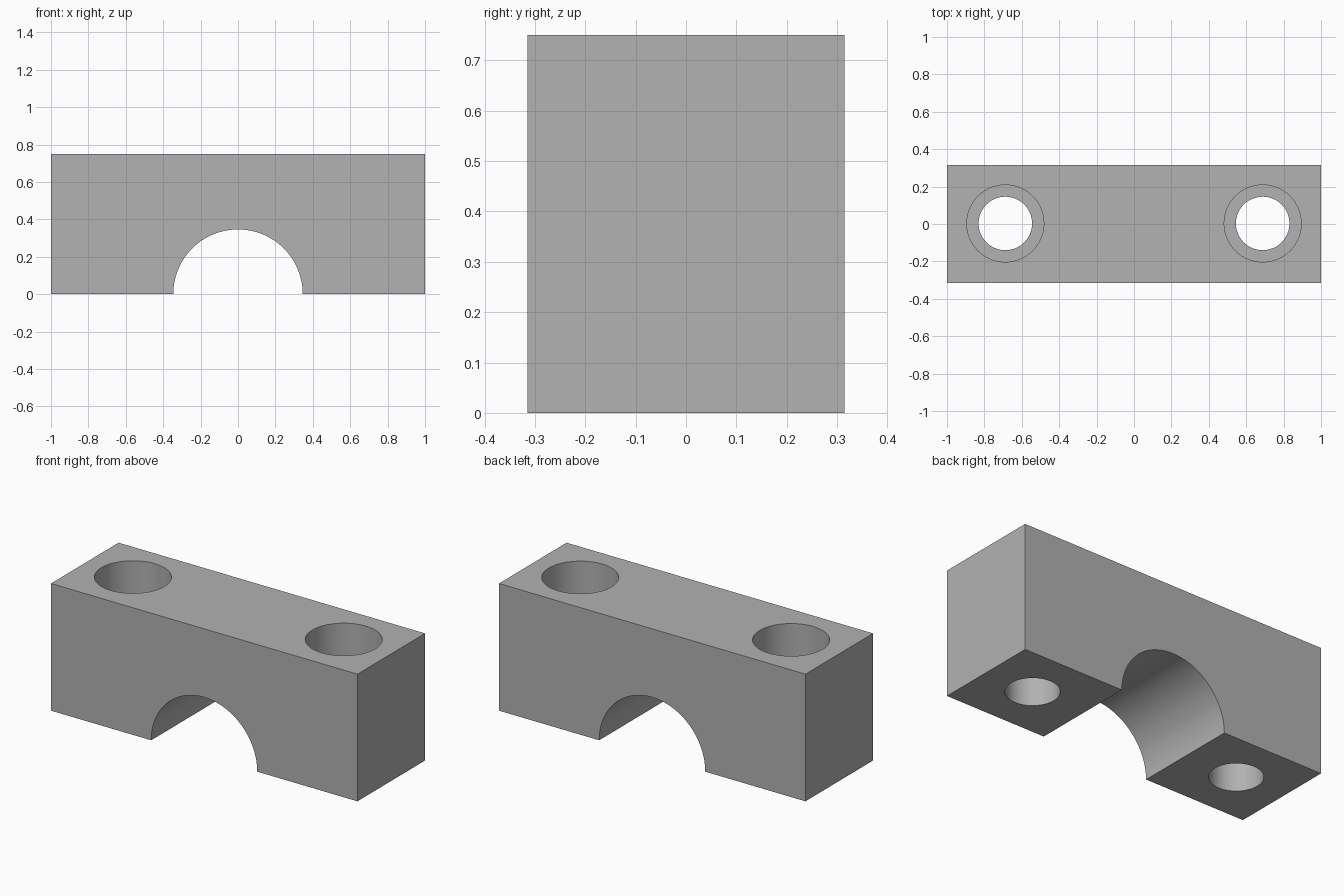
import bpy
import bmesh
import math
from mathutils import Matrix

cube = bpy.data.objects.get("Cube")
if cube:
    bpy.data.objects.remove(cube, do_unlink=True)

LENGTH, DEPTH, HEIGHT = 2.0, 0.63, 0.75
ARCH_RADIUS = 0.346
BOLT_X, BOLT_Y = 0.688, 0.003
HOLE_RADIUS, BORE_RADIUS, BORE_DEPTH = 0.143, 0.206, 0.27

gray = bpy.data.materials.new("plain gray")
gray.use_nodes = True
color = (0.445, 0.445, 0.445, 1)
gray.diffuse_color = color
gray.node_tree.nodes["Principled BSDF"].inputs["Base Color"].default_value = color


def new_object(name, bm):
    mesh = bpy.data.meshes.new(name)
    bm.to_mesh(mesh)
    bm.free()
    mesh.materials.append(gray)
    obj = bpy.data.objects.new(name, mesh)
    bpy.context.collection.objects.link(obj)
    return obj


# Clamp block: arched side profile extruded through the depth
bm = bmesh.new()
half = LENGTH / 2
steps = 64
profile = [(-half, 0), (-half, HEIGHT), (half, HEIGHT), (half, 0)]
for i in range(steps + 1):
    a = math.pi * i / steps
    z = 0 if i in (0, steps) else ARCH_RADIUS * math.sin(a)
    profile.append((ARCH_RADIUS * math.cos(a), z))
face = bm.faces.new([bm.verts.new((x, -DEPTH / 2, z)) for x, z in profile])
side = bmesh.ops.extrude_face_region(bm, geom=[face])
verts = [v for v in side["geom"] if isinstance(v, bmesh.types.BMVert)]
bmesh.ops.translate(bm, verts=verts, vec=(0, DEPTH, 0))
bmesh.ops.recalc_face_normals(bm, faces=bm.faces)
block = new_object("clamp_block", bm)


def cut_hole(name, x, radius, bottom):
    """Cut a vertical round hole from above the block down to bottom."""
    top = HEIGHT + 0.1
    bm = bmesh.new()
    bmesh.ops.create_cone(bm, cap_ends=True, segments=64, radius1=radius,
                          radius2=radius, depth=top - bottom,
                          matrix=Matrix.Translation((x, BOLT_Y, (top + bottom) / 2)))
    cutter = new_object(name, bm)
    cutter.hide_render = True
    mod = block.modifiers.new(name, 'BOOLEAN')
    mod.operation = 'DIFFERENCE'
    mod.solver = 'EXACT'
    mod.object = cutter
    bpy.context.view_layer.objects.active = block
    bpy.ops.object.modifier_apply(modifier=name)
    bpy.data.objects.remove(cutter, do_unlink=True)


# Bolt holes with wider counterbores on both sides
for label, sign in (("left", 1), ("right", -1)):
    cut_hole(label + "_counterbore", sign * BOLT_X, BORE_RADIUS, HEIGHT - BORE_DEPTH)
    cut_hole(label + "_bolt_hole", sign * BOLT_X, HOLE_RADIUS, -0.1)

# Smooth the round walls, keep edges sharp
bpy.ops.object.select_all(action='DESELECT')
block.select_set(True)
bpy.context.view_layer.objects.active = block
bpy.ops.object.shade_smooth_by_angle(angle=math.radians(30))
